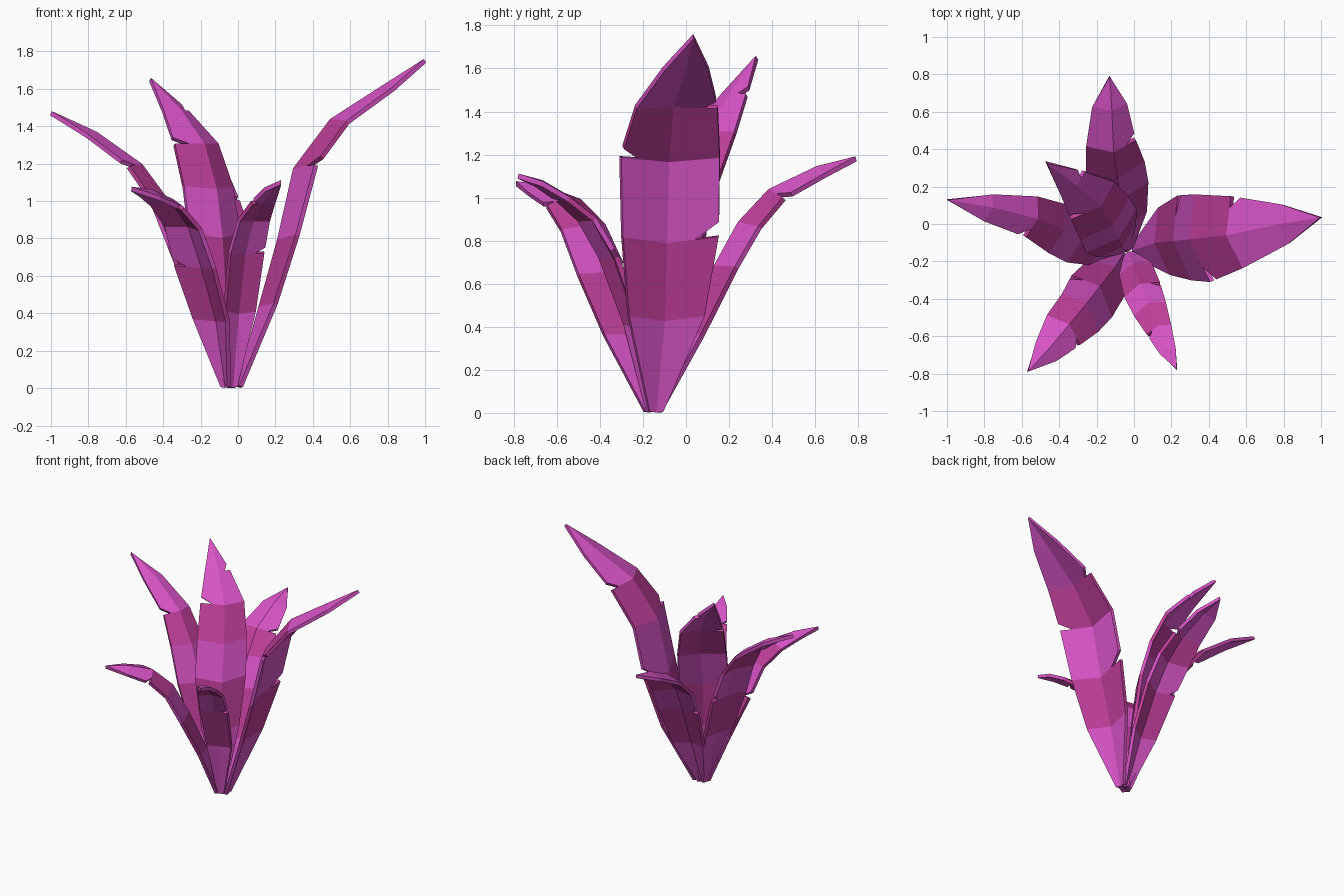
import bpy, bmesh
from mathutils import Vector


def material(name, rgb):
    m = bpy.data.materials.new(name)
    m.diffuse_color = (*rgb, 1)
    return m


MATS = [material("orchid pink", (0.70, 0.09, 0.58)),
        material("magenta", (0.53, 0.05, 0.33))]
BANDS = [0, 1, 0, 1, 0, 0]      # colour of each leaf segment, root to tip
UP = Vector((0, 0, 1))


def leaf(name, stations, notches, droop=(0.28, 0.28)):
    """stations: keel x, y, z, left width, right width.
    notches: (station, side) -> depth of the tear as a share of the width.
    droop: how far the left and right edges fold down."""
    keel = [Vector(s[:3]) for s in stations]
    flat = keel[-1] - keel[0]
    flat.z = 0
    side = UP.cross(flat.normalized())
    bm = bmesh.new()
    kv = [bm.verts.new(p) for p in keel]
    last = len(keel) - 1
    for sgn, col in ((1, 3), (-1, 4)):
        # edge points droop outward and sweep toward the tip
        edge = []
        for i in range(last):
            t = (keel[i + 1] - keel[max(i - 1, 0)]).normalized()
            out = t.cross(side).normalized()
            if out.z > 0:
                out = -out
            w = stations[i][col]
            edge.append(keel[i] + side * sgn * w + out * droop[col - 3] * w + t * 0.2 * w)
        edge.append(keel[-1])
        ev = [bm.verts.new(p) for p in edge[:-1]] + [kv[-1]]
        inner = {i: bm.verts.new(edge[i].lerp(keel[i], d))
                 for (i, s), d in notches.items() if s == sgn}
        for i in range(last):
            loop = [kv[i]]
            if i in inner:      # torn lower end of this segment
                loop += [inner[i], bm.verts.new(edge[i].lerp(edge[i + 1], 0.18))]
            else:
                loop.append(ev[i])
            if i + 1 < last:
                loop.append(ev[i + 1])
                if i + 1 in inner:
                    loop.append(inner[i + 1])
            loop.append(kv[i + 1])
            if sgn < 0:
                loop.reverse()
            bm.faces.new(loop).material_index = BANDS[i]
    me = bpy.data.meshes.new(name)
    bm.to_mesh(me)
    bm.free()
    for m in MATS:
        me.materials.append(m)
    ob = bpy.data.objects.new(name, me)
    bpy.context.collection.objects.link(ob)
    # leaf thickness
    sol = ob.modifiers.new("thickness", 'SOLIDIFY')
    sol.thickness = 0.024
    sol.offset = 0


L, R = 1, -1
leaf("right_tall_leaf", [
    (0.00, -0.14, 0.005, .035, .035), (0.12, -0.10, 0.43, .18, .18),
    (0.22, -0.09, 0.79, .235, .22), (0.305, -0.08, 1.17, .23, .24),
    (0.50, -0.06, 1.43, .20, .185), (0.78, 0.00, 1.61, .10, .11),
    (1.00, 0.035, 1.75, 0, 0)], {(2, L): .45, (3, R): .35, (4, L): .3}, (.24, .24))

leaf("back_left_tall_leaf", [
    (-0.05, -0.14, 0.005, .03, .03), (-0.07, -0.11, 0.45, .13, .13),
    (-0.09, -0.07, 0.80, .18, .17), (-0.12, 0.00, 1.06, .18, .16),
    (-0.185, 0.10, 1.30, .16, .14), (-0.31, 0.21, 1.48, .09, .08),
    (-0.47, 0.33, 1.65, 0, 0)], {(4, L): .5, (5, R): .5})

leaf("left_leaf", [
    (-0.06, -0.14, 0.005, .03, .03), (-0.17, -0.11, 0.42, .12, .13),
    (-0.28, -0.07, 0.75, .15, .15), (-0.38, -0.03, 1.00, .14, .13),
    (-0.52, 0.03, 1.19, .11, .11), (-0.76, 0.09, 1.36, .08, .065),
    (-1.00, 0.13, 1.47, 0, 0)], {(2, R): .35, (4, L): .45})

leaf("back_leaf", [
    (-0.04, -0.14, 0.005, .03, .03), (-0.05, 0.00, 0.36, .12, .12),
    (-0.07, 0.14, 0.68, .15, .15), (-0.09, 0.25, 0.88, .16, .15),
    (-0.11, 0.39, 1.03, .14, .12), (-0.12, 0.61, 1.135, .10, .08),
    (-0.13, 0.79, 1.18, 0, 0)], {(2, L): .3, (4, R): .45}, (.28, .5))

leaf("front_left_leaf", [
    (-0.06, -0.16, 0.005, .03, .03), (-0.11, -0.24, 0.36, .13, .13),
    (-0.19, -0.34, 0.65, .15, .15), (-0.26, -0.43, 0.87, .14, .13),
    (-0.35, -0.54, 1.00, .11, .12), (-0.46, -0.67, 1.05, .07, .07),
    (-0.57, -0.79, 1.065, 0, 0)], {(2, R): .45, (4, L): .35}, (.55, .28))

leaf("front_right_leaf", [
    (-0.03, -0.16, 0.005, .025, .025), (0.00, -0.22, 0.40, .09, .09),
    (0.035, -0.33, 0.72, .10, .10), (0.08, -0.43, 0.90, .085, .095),
    (0.13, -0.55, 1.00, .065, .07), (0.18, -0.67, 1.07, .04, .045),
    (0.23, -0.78, 1.10, 0, 0)], {(2, L): .5, (4, R): .5})
